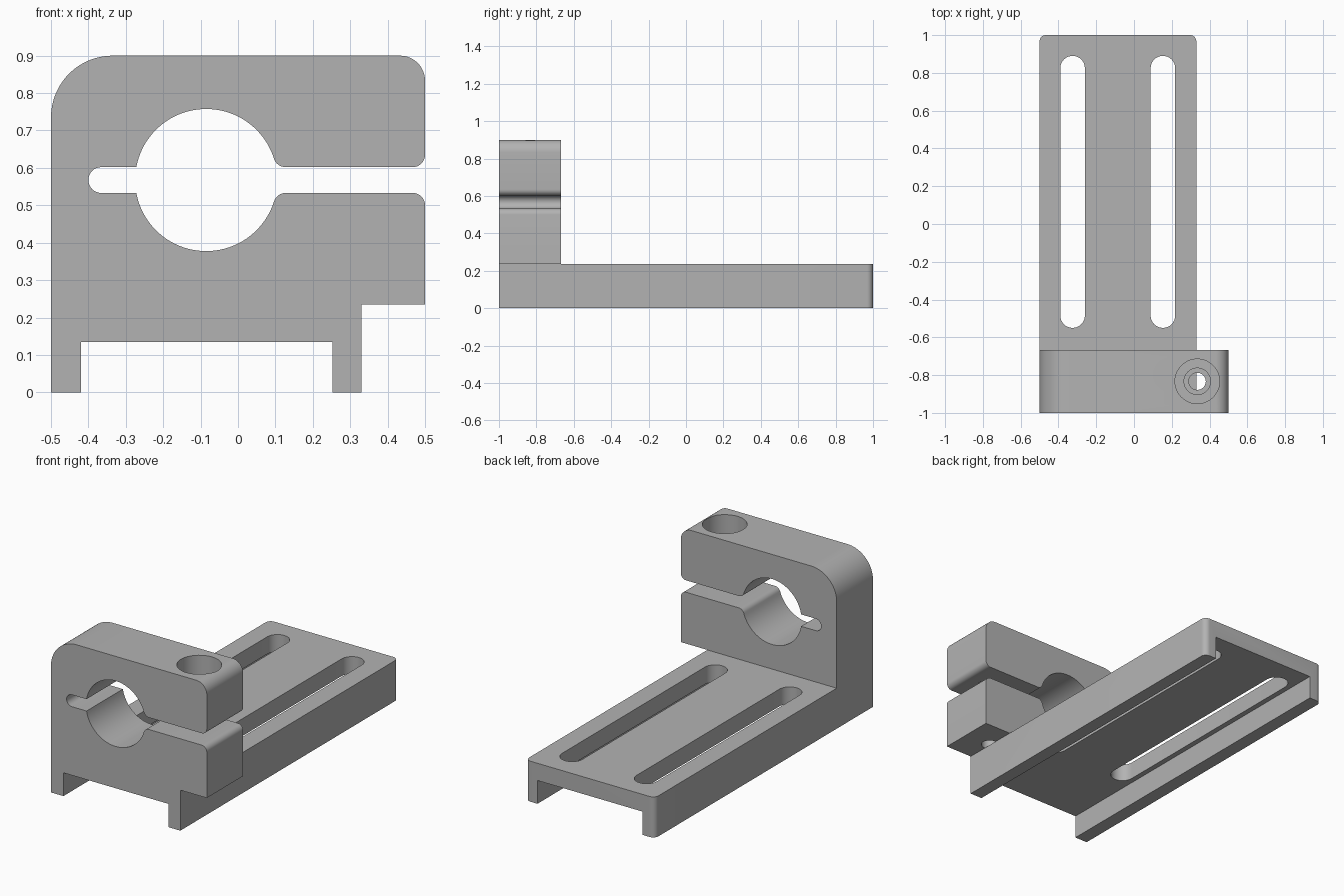
import bpy
import bmesh
from math import sin, cos, asin, sqrt, radians, degrees

default = bpy.data.objects.get("Cube")
if default:
    bpy.data.objects.remove(default, do_unlink=True)

# Single grey material
grey = bpy.data.materials.new("plain grey")
grey.use_nodes = True
grey.diffuse_color = (0.45, 0.45, 0.45, 1)
grey.node_tree.nodes["Principled BSDF"].inputs["Base Color"].default_value = grey.diffuse_color


def arc(cx, cy, r, start, end, steps=16):
    angles = [radians(start + (end - start) * i / steps) for i in range(steps + 1)]
    return [(cx + r * cos(a), cy + r * sin(a)) for a in angles]


def extrude(name, points, low, high, axis):
    """Extrude a closed outline along y (outline in xz) or z (outline in xy)."""
    place = (lambda p: (p[0], low, p[1])) if axis == "y" else (lambda p: (p[0], p[1], low))
    bm = bmesh.new()
    face = bm.faces.new([bm.verts.new(place(p)) for p in points])
    made = bmesh.ops.extrude_face_region(bm, geom=[face])["geom"]
    shift = (0, high - low, 0) if axis == "y" else (0, 0, high - low)
    bmesh.ops.translate(bm, vec=shift, verts=[v for v in made if isinstance(v, bmesh.types.BMVert)])
    bmesh.ops.recalc_face_normals(bm, faces=bm.faces[:])
    mesh = bpy.data.meshes.new(name)
    bm.to_mesh(mesh)
    bm.free()
    mesh.materials.append(grey)
    obj = bpy.data.objects.new(name, mesh)
    bpy.context.collection.objects.link(obj)
    return obj


def combine(target, other, operation):
    """Apply a boolean and discard the helper object."""
    mod = target.modifiers.new(operation.lower(), "BOOLEAN")
    mod.operation, mod.object, mod.solver = operation, other, "EXACT"
    bpy.context.view_layer.objects.active = target
    bpy.ops.object.modifier_apply(modifier=mod.name)
    bpy.data.objects.remove(other, do_unlink=True)


LEFT, RIGHT, STEP = -0.5, 0.33, 0.235
FRONT, BACK, CLAMP_BACK = -1.0, 1.0, -0.667

# Channel-shaped base, with rounded vertical corners at the back
channel = [(LEFT, 0), (-0.42, 0), (-0.42, 0.135), (0.253, 0.135),
           (0.253, 0), (RIGHT, 0), (RIGHT, STEP), (LEFT, STEP)]
base = extrude("clamp_bracket", channel, FRONT, BACK, "y")
bm = bmesh.new()
bm.from_mesh(base.data)
corners = [e for e in bm.edges if all(
    v.co.y > 0.99 and min(abs(v.co.x - LEFT), abs(v.co.x - RIGHT)) < 0.001 for v in e.verts)
    and abs(e.verts[0].co.z - e.verts[1].co.z) > 0.1]
bmesh.ops.bevel(bm, geom=corners, offset=0.033, segments=8, profile=0.5, affect="EDGES")
bm.to_mesh(base.data)
bm.free()

# Two long adjustment slots through the base
for x in (-0.325, 0.153):
    r = 0.065
    outline = arc(x, 0.89 - r, r, 0, 180) + arc(x, -0.55 + r, r, 180, 360)
    combine(base, extrude("slot_cutter", outline, 0.05, 0.3, "z"), "DIFFERENCE")

# Split clamp outline: bore, relief slot and filleted jaws
bx, bz, br = -0.085, 0.5675, 0.19
gap, fil = 0.0345, 0.033
rise = gap + fil
reach = sqrt((br + fil) ** 2 - rise ** 2)
mouth = degrees(asin(rise / (br + fil)))
relief = 180 - degrees(asin(gap / br))
clamp_outline = (
    [(LEFT, STEP), (0.5, STEP)]
    + arc(0.5 - fil, bz - rise, fil, 0, 90, 8)
    + arc(bx + reach, bz - rise, fil, 90, 180 - mouth, 8)
    + arc(bx, bz, br, -mouth, -relief, 40)
    + arc(-0.4 + gap, bz, gap, -90, -270)
    + arc(bx, bz, br, relief, mouth, 40)
    + arc(bx + reach, bz + rise, fil, 180 + mouth, 270, 8)
    + arc(0.5 - fil, bz + rise, fil, 270, 360, 8)
    + arc(0.433, 0.833, 0.067, 0, 90)
    + arc(-0.335, 0.735, 0.165, 90, 180, 24))
clamp = extrude("clamp", clamp_outline, FRONT, CLAMP_BACK, "y")

# Screw hole: threaded part, clearance part and counterbore
for radius, low, high in ((0.045, 0.1, 0.58), (0.07, 0.57, 0.8), (0.118, 0.74, 1.0)):
    outline = arc(0.335, -0.833, radius, 0, 360, 48)[:-1]
    combine(clamp, extrude("screw_cutter", outline, low, high, "z"), "DIFFERENCE")

# Join into one solid body
combine(base, clamp, "UNION")
bpy.ops.object.select_all(action="DESELECT")
base.select_set(True)
bpy.context.view_layer.objects.active = base
bpy.ops.object.shade_smooth_by_angle(angle=radians(30))
